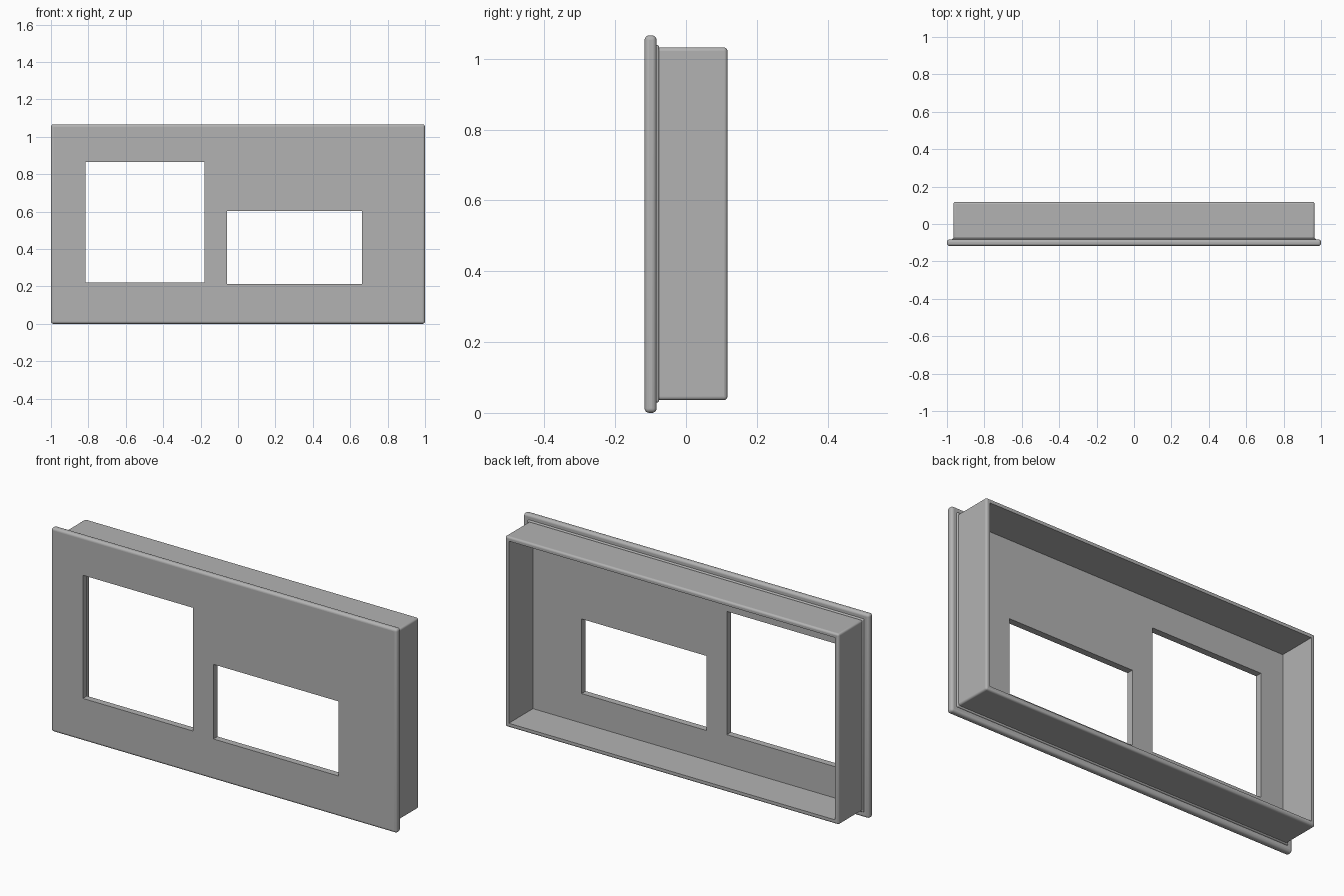
import bpy, bmesh

if "Cube" in bpy.data.objects:
    bpy.data.objects.remove(bpy.data.objects["Cube"])

grey = bpy.data.materials.new("plain grey")
grey.diffuse_color = (0.45, 0.45, 0.45, 1)
grey.use_nodes = True
grey.node_tree.nodes["Principled BSDF"].inputs["Base Color"].default_value = grey.diffuse_color


def box(name, x0, x1, y0, y1, z0, z1):
    bm = bmesh.new()
    bmesh.ops.create_cube(bm, size=1)
    for v in bm.verts:
        v.co = (x1 if v.co.x > 0 else x0,
                y1 if v.co.y > 0 else y0,
                z1 if v.co.z > 0 else z0)
    mesh = bpy.data.meshes.new(name)
    bm.to_mesh(mesh)
    bm.free()
    ob = bpy.data.objects.new(name, mesh)
    bpy.context.collection.objects.link(ob)
    mesh.materials.append(grey)
    return ob


def cut(ob, cutter):
    mod = ob.modifiers.new("opening", 'BOOLEAN')
    mod.operation = 'DIFFERENCE'
    mod.solver = 'EXACT'
    mod.object = cutter
    cutter.hide_render = True
    cutter.hide_set(True)


def round_edges(ob, width, segments):
    mod = ob.modifiers.new("rounding", 'BEVEL')
    mod.width = width
    mod.segments = segments
    bpy.context.view_layer.objects.active = ob
    ob.select_set(True)
    bpy.ops.object.shade_smooth_by_angle(angle=0.6)
    ob.select_set(False)


# Front plate with rounded rim and two sharp-edged openings
plate = box("front_plate", -1, 1, -0.117, -0.083, 0, 1.066)
round_edges(plate, 0.013, 5)
cut(plate, box("square_opening_cutter", -0.815, -0.178, -0.3, 0.3, 0.222, 0.866))
cut(plate, box("wide_opening_cutter", -0.06, 0.662, -0.3, 0.3, 0.212, 0.602))

# Open-backed box frame behind the plate
frame = box("back_frame", -0.965, 0.965, -0.09, 0.117, 0.036, 1.032)
round_edges(frame, 0.01, 4)
cut(frame, box("frame_hollow_cutter", -0.943, 0.943, -0.3, 0.3, 0.058, 1.01))

# Small cove strips where the frame meets the plate
cove = box("cove_strip", -0.972, 0.972, -0.09, -0.076, 0.029, 1.039)
round_edges(cove, 0.006, 3)
cut(cove, box("cove_hollow_cutter", -0.955, 0.955, -0.3, 0.3, 0.046, 1.022))
